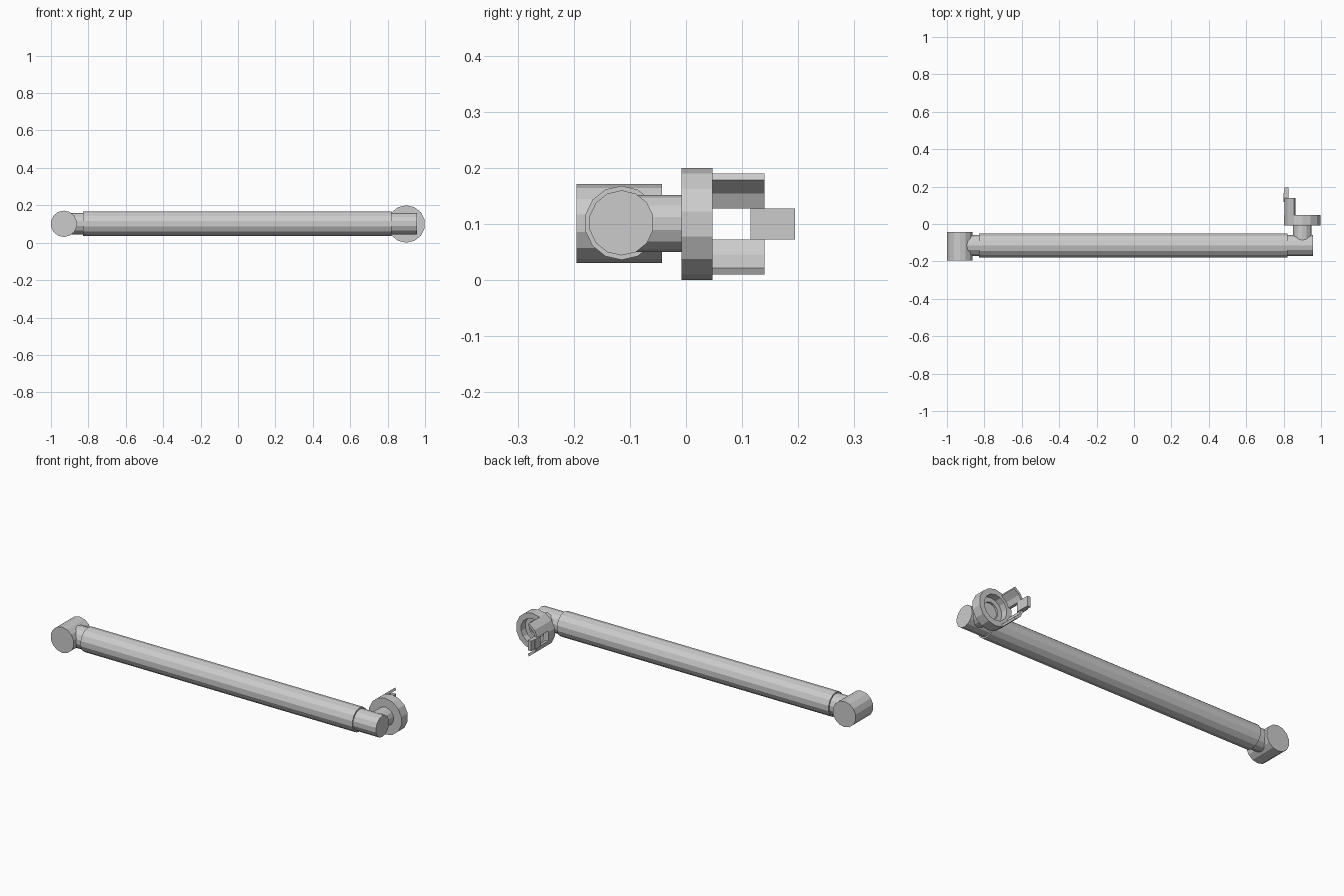
import bpy, bmesh
from math import sin, cos, pi

if "Cube" in bpy.data.objects:
    bpy.data.objects.remove(bpy.data.objects["Cube"])

SIDES = 14
YC, ZC = -0.115, 0.102      # main tube axis
HX, HZ = 0.9, 0.1           # socket axis


def finish(name, bm):
    bmesh.ops.recalc_face_normals(bm, faces=bm.faces)
    me = bpy.data.meshes.new(name)
    bm.to_mesh(me)
    bm.free()
    ob = bpy.data.objects.new(name, me)
    bpy.context.collection.objects.link(ob)
    return ob


def lathe(name, axis, centre, profile):
    """Closed turned part: profile is (position along axis, radius)."""
    bm = bmesh.new()
    rings = []
    for p, r in profile:
        ring = []
        for i in range(SIDES):
            a = 2 * pi * i / SIDES
            s, z = r * sin(a), r * cos(a) + centre[1]
            co = (p, centre[0] + s, z) if axis == 'x' else (centre[0] + s, p, z)
            ring.append(bm.verts.new(co))
        rings.append(ring)
    for A, B in zip(rings, rings[1:]):
        for i in range(SIDES):
            j = (i + 1) % SIDES
            bm.faces.new((A[i], A[j], B[j], B[i]))
    bm.faces.new(rings[0])
    bm.faces.new(rings[-1])
    return finish(name, bm)


def extrude_y(name, section, y0, y1):
    """Prism along y from an (x, z) outline."""
    bm = bmesh.new()
    f = bm.faces.new([bm.verts.new((x, y0, z)) for x, z in section])
    new = bmesh.ops.extrude_face_region(bm, geom=[f])['geom']
    bmesh.ops.translate(bm, vec=(0, y1 - y0, 0),
                        verts=[v for v in new if isinstance(v, bmesh.types.BMVert)])
    return finish(name, bm)


# Long tube with a slimmer neck and elbow at its ends
lathe("main_tube", 'x', (YC, ZC), [(-0.83, 0.066), (0.82, 0.066)])
lathe("left_neck", 'x', (YC, ZC), [(-0.92, 0.058), (-0.83, 0.058)])
lathe("right_elbow", 'x', (YC, ZC), [(0.82, 0.058), (0.958, 0.058)])

# Cross cylinder on the left end
lathe("left_end_cylinder", 'y', (-0.931, 0.101), [(-0.195, 0.0705), (-0.043, 0.0705)])

# Branch from the elbow to the socket
lathe("elbow_branch", 'y', (HX, 0.101), [(-0.115, 0.051), (-0.008, 0.051)])

# Socket ring, recessed at the back
lathe("socket_ring", 'y', (HX, HZ),
      [(-0.008, 0.1), (0.047, 0.1), (0.047, 0.07), (0.01, 0.07),
       (0.01, 0.045), (0.0, 0.045)])

# Two curved prongs following the ring wall
prong = [(.095, .0275), (.0782, .0623), (.0434, .0901),
         (.0376, .0781), (.0678, .0541), (.0806, .0275)]
for name, s in (("upper_prong", 1), ("lower_prong", -1)):
    extrude_y(name, [(HX - x, HZ + s * z) for x, z in prong], 0.047, 0.14)

# Latch plate bridging the prongs, with a small outer lip
lo, hi = HZ - 0.0275, HZ + 0.0275
extrude_y("latch_plate", [(0.805, lo), (0.825, lo), (0.825, hi), (0.805, hi)], 0.115, 0.194)
extrude_y("latch_lip", [(0.80, lo), (0.805, lo), (0.805, hi), (0.80, hi)], 0.118, 0.165)
